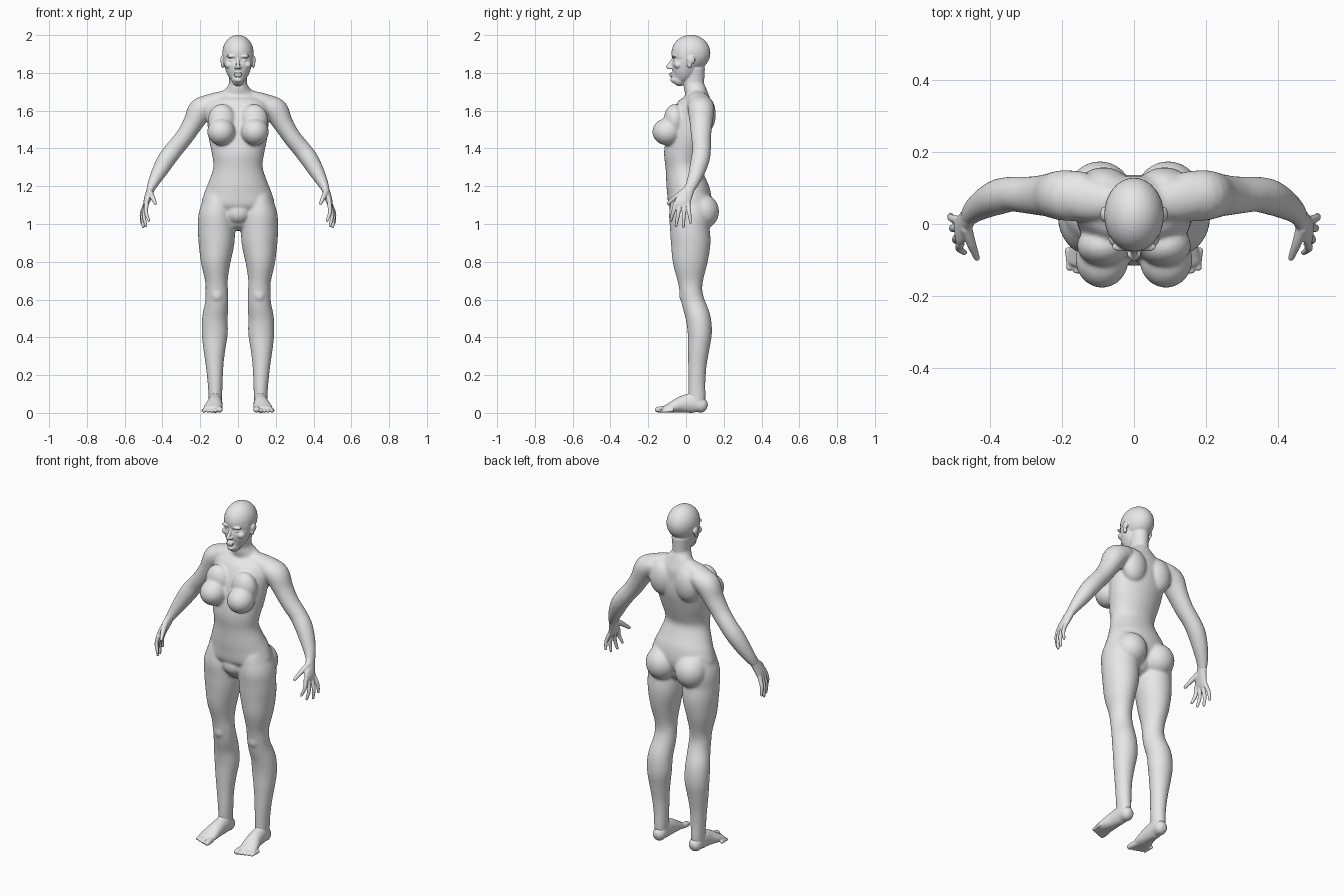
import bpy
import bmesh
import math
from mathutils import Vector, Matrix

if "Cube" in bpy.data.objects:
    bpy.data.objects.remove(bpy.data.objects["Cube"], do_unlink=True)

GREY = (.8, .8, .8, 1)
clay = bpy.data.materials.new("clay_grey")
clay.use_nodes = True
clay.diffuse_color = GREY
for node in clay.node_tree.nodes:
    if node.type == 'BSDF_PRINCIPLED':
        node.inputs["Base Color"].default_value = GREY

Y_AXIS = Vector((0, 1, 0))
Z_AXIS = Vector((0, 0, 1))
SIDES = {"left": 1, "right": -1}


def smooth_path(rows, steps=4):
    """Catmull-Rom interpolation of section rows (x, y, z, radius, radius)."""
    rows = [Vector(r) for r in rows]
    padded = [rows[0] * 2 - rows[1]] + rows + [rows[-1] * 2 - rows[-2]]
    result = []
    for a, b, c, d in zip(padded, padded[1:], padded[2:], padded[3:]):
        for k in range(steps):
            t = k / steps
            result.append((b * 2 + (c - a) * t + (a * 2 - b * 5 + c * 4 - d) * t ** 2
                           + (b * 3 - a - c * 3 + d) * t ** 3) / 2)
    result.append(rows[-1])
    return result


def tube(bm, rows, side=1, ref=Y_AXIS, segments=32):
    """Elliptical loft with rounded ends; the second radius lies along ref."""
    path = smooth_path(rows)
    centres = [Vector(p[:3]) for p in path]
    sections = []
    for i, p in enumerate(path):
        tangent = (centres[min(i + 1, len(path) - 1)] - centres[max(i - 1, 0)]).normalized()
        sections.append((centres[i], tangent, p[3], p[4]))
    caps = []
    for (centre, tangent, ra, rb), sign in ((sections[0], -1), (sections[-1], 1)):
        reach = min(ra, rb) * sign
        caps.append([(centre + tangent * reach * math.sin(a), tangent,
                      ra * math.cos(a), rb * math.cos(a)) for a in (.4, .8, 1.2)])
    rings = []
    for centre, tangent, ra, rb in caps[0][::-1] + sections + caps[1]:
        along = (ref - tangent * ref.dot(tangent)).normalized()
        across = tangent.cross(along)
        ring = []
        for k in range(segments):
            a = math.tau * k / segments
            co = centre + across * ra * math.cos(a) + along * rb * math.sin(a)
            ring.append(bm.verts.new((co.x * side, co.y, co.z)))
        rings.append(ring)
    for low, high in zip(rings, rings[1:]):
        for k in range(segments):
            n = (k + 1) % segments
            bm.faces.new((low[k], low[n], high[n], high[k]))
    bm.faces.new(rings[0][::-1])
    bm.faces.new(rings[-1])


def column(bm, rows):
    """Central loft from rows of (z, y, half width, half depth)."""
    tube(bm, [(0, y, z, rx, ry) for z, y, rx, ry in rows], segments=48)


def blob(bm, centre, radii, side=1):
    x, y, z = centre
    place = Matrix.Translation((x * side, y, z)) @ Matrix.Diagonal((*radii, 1))
    bmesh.ops.create_uvsphere(bm, u_segments=32, v_segments=20, radius=1, matrix=place)


def finish(name, bm, voxel, relax):
    """Fuse overlapping volumes into one smooth skin."""
    bmesh.ops.recalc_face_normals(bm, faces=bm.faces[:])
    mesh = bpy.data.meshes.new(name)
    bm.to_mesh(mesh)
    bm.free()
    mesh.materials.append(clay)
    ob = bpy.data.objects.new(name, mesh)
    bpy.context.collection.objects.link(ob)
    bpy.context.view_layer.objects.active = ob
    fuse = ob.modifiers.new("fuse", 'REMESH')
    fuse.mode = 'VOXEL'
    fuse.voxel_size = voxel
    fuse.use_smooth_shade = True
    soften = ob.modifiers.new("soften", 'SMOOTH')
    soften.factor = .5
    soften.iterations = relax
    for modifier in (fuse.name, soften.name):
        bpy.ops.object.modifier_apply(modifier=modifier)
    for polygon in ob.data.polygons:
        polygon.use_smooth = True
    return ob


# Body: torso column with neck stump
body = bmesh.new()
column(body, [(1.05, .02, .13, .09), (1.1, .022, .19, .113), (1.16, .015, .18, .115),
              (1.22, 0, .156, .106), (1.3, -.014, .131, .094), (1.37, -.013, .138, .104),
              (1.45, .005, .154, .11), (1.53, .023, .162, .113), (1.6, .04, .165, .1),
              (1.65, .055, .145, .08), (1.69, .055, .095, .06), (1.72, .045, .06, .056),
              (1.75, .041, .046, .054)])
blob(body, (0, -.035, 1.06), (.07, .055, .06))

for s in SIDES.values():
    # Chest, shoulder blades, glutes and kneecaps
    blob(body, (.089, -.099, 1.488), (.074, .079, .072), s)
    blob(body, (.085, -.06, 1.55), (.074, .058, .085), s)
    blob(body, (.085, .1, 1.58), (.075, .058, .1), s)
    blob(body, (.095, .085, 1.066), (.09, .09, .094), s)
    blob(body, (.112, -.01, .625), (.034, .027, .042), s)
    # Collar and trapezius
    tube(body, [(.05, .06, 1.67, .04, .045), (.12, .068, 1.652, .044, .06),
                (.19, .08, 1.625, .05, .06)], s)
    # Arm down to the wrist
    tube(body, [(.15, .077, 1.63, .055, .07), (.2, .08, 1.6, .066, .07),
                (.24, .08, 1.53, .053, .06), (.285, .08, 1.46, .048, .053),
                (.338, .083, 1.395, .048, .049), (.376, .076, 1.345, .048, .05),
                (.412, .06, 1.285, .042, .044), (.445, .038, 1.225, .031, .035),
                (.463, .018, 1.185, .022, .029)], s)
    # Leg down to the ankle
    tube(body, [(.11, .02, 1.12, .075, .1), (.115, .02, 1.05, .094, .11),
                (.114, .02, .98, .098, .105), (.114, .025, .9, .095, .105),
                (.118, .022, .8, .079, .093), (.114, .023, .7, .06, .068),
                (.112, .027, .64, .06, .06), (.113, .04, .58, .062, .062),
                (.122, .065, .5, .068, .066), (.123, .073, .42, .069, .064),
                (.125, .067, .34, .059, .057), (.124, .06, .25, .047, .049),
                (.121, .057, .16, .04, .046), (.12, .058, .09, .036, .046),
                (.12, .06, .06, .034, .043)], s)
finish("body", body, .0065, 12)

# Head: cranium, face, neck
head = bmesh.new()
blob(head, (0, .026, 1.905), (.083, .103, .096))
column(head, [(1.765, -.038, .034, .038), (1.79, -.022, .054, .058),
              (1.82, -.009, .067, .07), (1.85, -.002, .075, .07),
              (1.868, .002, .078, .066), (1.89, .004, .08, .074), (1.91, .012, .08, .08)])
column(head, [(1.74, .041, .047, .055), (1.77, .04, .047, .057), (1.82, .038, .052, .062)])
# Nose, lips and chin
tube(head, [(0, -.066, 1.878, .008, .008), (0, -.082, 1.85, .009, .01),
            (0, -.094, 1.832, .011, .011)])
blob(head, (0, -.078, 1.796), (.024, .011, .006))
blob(head, (0, -.077, 1.785), (.021, .011, .006))
blob(head, (0, -.069, 1.763), (.021, .014, .014))
for s in SIDES.values():
    blob(head, (.011, -.083, 1.827), (.009, .012, .008), s)   # nostril wing
    blob(head, (.033, -.063, 1.888), (.029, .014, .008), s)   # brow
    blob(head, (.031, -.054, 1.867), (.016, .013, .008), s)   # eyelid
    blob(head, (.046, -.042, 1.842), (.025, .022, .02), s)    # cheekbone
    blob(head, (.084, .027, 1.868), (.01, .021, .022), s)     # upper ear
    blob(head, (.081, .019, 1.845), (.009, .013, .02), s)     # ear lobe
finish("head", head, .0035, 5)

# Finger rows: knuckle, then tip
FINGERS = [((.484, -.056, 1.105), (.472, -.08, 1.018)),
           ((.488, -.034, 1.095), (.488, -.053, .99)),
           ((.491, -.01, 1.095), (.502, -.014, .985)),
           ((.49, .011, 1.105), (.511, .024, 1.008))]

for label, s in SIDES.items():
    # Palm, fingers and thumb
    hand = bmesh.new()
    tube(hand, [(.458, .024, 1.2, .021, .028), (.472, .002, 1.155, .02, .034),
                (.483, -.016, 1.12, .017, .042), (.488, -.022, 1.1, .013, .041)], s)
    for knuckle, tip in FINGERS:
        start, end = Vector(knuckle), Vector(tip)
        middle = (start + end) / 2 + Vector((.009, 0, 0))
        tube(hand, [(*start, .012, .012), (*middle, .0105, .0105), (*end, .0075, .0075)],
             s, segments=16)
    tube(hand, [(.467, -.012, 1.17, .016, .019), (.453, -.055, 1.142, .013, .014),
                (.438, -.094, 1.11, .009, .009)], s, segments=16)
    finish(label + "_hand", hand, .0035, 4)

    # Heel, instep and ball of the foot
    foot = bmesh.new()
    tube(foot, [(.118, .08, .04, .036, .039), (.12, .04, .052, .037, .052),
                (.123, -.02, .045, .041, .045), (.13, -.07, .031, .049, .031),
                (.135, -.108, .021, .05, .019)], s, Z_AXIS)
    tube(foot, [(.12, .058, .12, .036, .044), (.12, .056, .06, .035, .043)], s)
    # Toes shrink and step back towards the outside
    for i in range(5):
        size = .017 if i == 0 else .0125 - .0008 * i
        x = .098 + .02 * i + (.002 if i else 0)
        tip_y = -.151 + .007 * i
        tube(foot, [(x + .004, tip_y + .05, size + .004, size, size),
                    (x, tip_y + .02, size + .002, size, size),
                    (x, tip_y, size, size, size * .85)], s, Z_AXIS, 16)
    finish(label + "_foot", foot, .004, 4)
